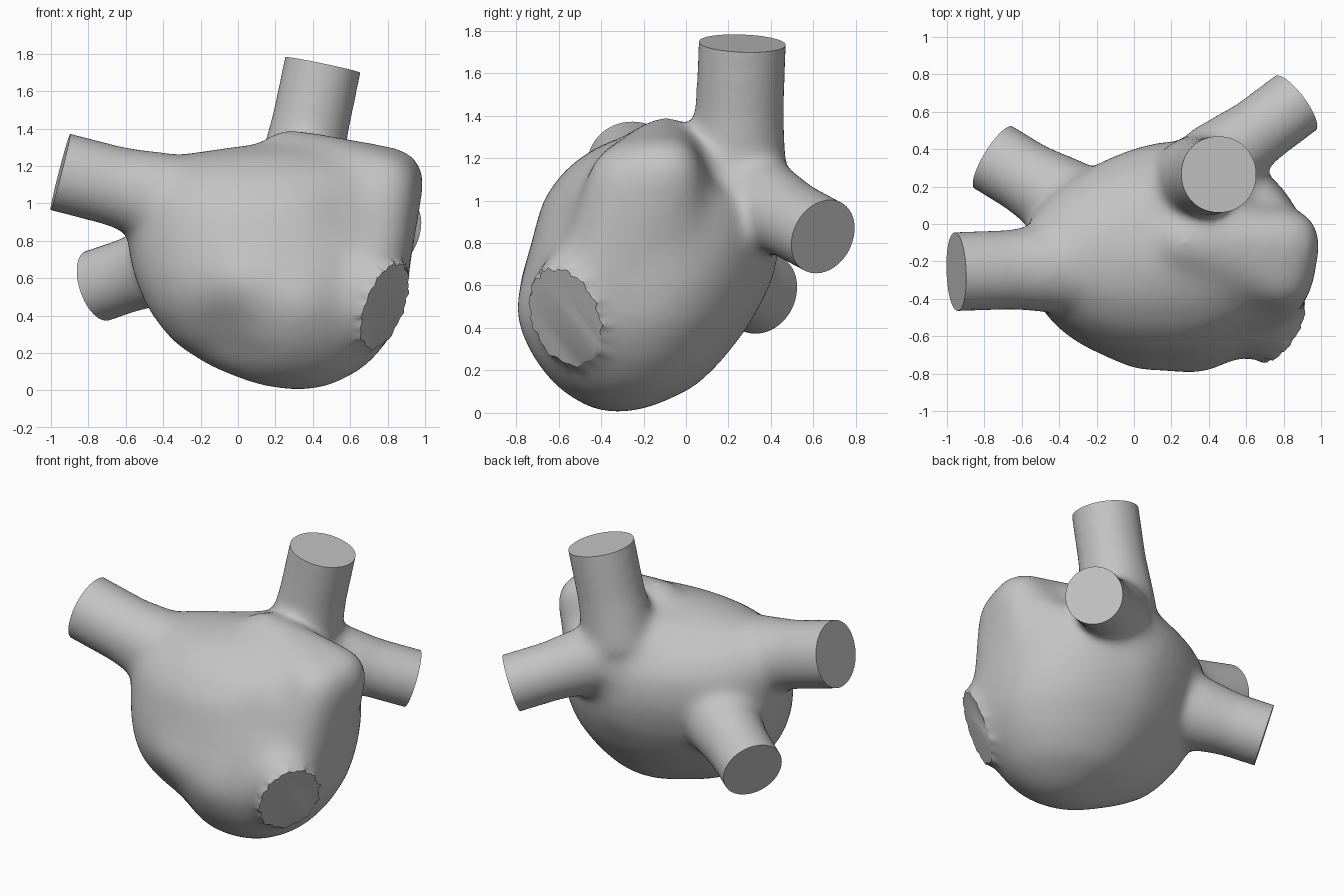
import bpy, bmesh, math
from mathutils import Vector, Matrix

default = bpy.data.objects.get("Cube")
if default:
    bpy.data.objects.remove(default, do_unlink=True)


def loft(bm, sections, count=40, power=0.94):
    """Closed skin through horizontal rounded sections (z, x0, x1, y0, y1)."""
    rings = []
    for z, x0, x1, y0, y1 in sections:
        ring = []
        for i in range(count):
            a = math.tau * i / count
            c, s = math.cos(a), math.sin(a)
            x = (x0 + x1) / 2 + (x1 - x0) / 2 * math.copysign(abs(c) ** power, c)
            y = (y0 + y1) / 2 + (y1 - y0) / 2 * math.copysign(abs(s) ** power, s)
            # flatter shoulder at the back right
            y -= 0.16 * max(-c, 0) * max(s, 0)
            ring.append(bm.verts.new((x, y, z)))
        rings.append(ring)
    for low, high in zip(rings, rings[1:]):
        for i in range(count):
            j = (i + 1) % count
            bm.faces.new((low[i], low[j], high[j], high[i]))
    bm.faces.new(rings[0][::-1])
    bm.faces.new(rings[-1])


def ellipsoid(bm, centre, radii):
    m = Matrix.Translation(centre) @ Matrix.Diagonal((*radii, 1))
    bmesh.ops.create_icosphere(bm, subdivisions=3, radius=1, matrix=m)


def hull(bm, balls):
    """Tight skin stretched over balls (x, y, z, radius)."""
    cloud = bmesh.new()
    for x, y, z, r in balls:
        ellipsoid(cloud, (x, y, z), (r, r, r))
    points = [bm.verts.new(v.co) for v in cloud.verts]
    cloud.free()
    bmesh.ops.convex_hull(bm, input=points)
    spare = [v for v in bm.verts if not v.link_faces]
    bmesh.ops.delete(bm, geom=spare, context='VERTS')


def cone(bm, start, end, r1, r2):
    d = end - start
    m = Matrix.Translation((start + end) / 2) @ d.to_track_quat('Z', 'Y').to_matrix().to_4x4()
    bmesh.ops.create_cone(bm, cap_ends=True, segments=48, radius1=r1, radius2=r2,
                          depth=d.length, matrix=m)


def fuse(bm, iterations):
    """Melt overlapping closed shapes into one softened skin."""
    bmesh.ops.recalc_face_normals(bm, faces=bm.faces)
    mesh = bpy.data.meshes.new("shape")
    bm.to_mesh(mesh)
    bm.free()
    obj = bpy.data.objects.new("shape", mesh)
    bpy.context.collection.objects.link(obj)
    remesh = obj.modifiers.new("fuse", 'REMESH')
    remesh.mode = 'VOXEL'
    remesh.voxel_size = 0.024
    smooth = obj.modifiers.new("soften", 'SMOOTH')
    smooth.factor = 0.5
    smooth.iterations = iterations
    graph = bpy.context.evaluated_depsgraph_get()
    skin = bpy.data.meshes.new_from_object(obj.evaluated_get(graph))
    fused = bmesh.new()
    fused.from_mesh(skin)
    bpy.data.objects.remove(obj, do_unlink=True)
    bpy.data.meshes.remove(mesh)
    bpy.data.meshes.remove(skin)
    return fused


# Main chamber
bm = bmesh.new()
loft(bm, [
    (0.00, 0.22, 0.40, -0.39, -0.25),
    (0.03, 0.06, 0.52, -0.48, -0.14),
    (0.12, -0.16, 0.68, -0.62, 0.05),
    (0.25, -0.35, 0.80, -0.72, 0.18),
    (0.42, -0.48, 0.89, -0.77, 0.31),
    (0.60, -0.56, 0.92, -0.77, 0.40),
    (0.80, -0.60, 0.92, -0.73, 0.45),
    (1.00, -0.60, 0.89, -0.68, 0.43),
    (1.15, -0.54, 0.82, -0.57, 0.32),
    (1.25, -0.38, 0.70, -0.43, 0.17),
    (1.31, 0.00, 0.50, -0.28, 0.06),
])

# Ear lobe running from the top ridge down to the cut opening
hull(bm, [
    (0.83, -0.09, 1.13, 0.175), (0.78, -0.28, 1.09, 0.19), (0.66, -0.38, 0.60, 0.25),
    (0.55, -0.12, 1.10, 0.20), (0.26, -0.09, 1.26, 0.15), (0.60, -0.12, 0.70, 0.30),
])
# Saddle between the vessel roots
hull(bm, [(0.35, 0.21, 1.05, 0.26), (-0.30, -0.21, 1.00, 0.27), (0.25, 0.08, 0.75, 0.36)])
# Swelling under the cut opening
ellipsoid(bm, (0.72, -0.54, 0.51), (0.215, 0.21, 0.275))
bm = fuse(bm, 45)

# Vessels: inner end, open end, radius, flared radius at the root
vessels = [
    ((-0.30, -0.23, 1.00), (-0.95, -0.255, 1.168), 0.215, 0.26),
    ((0.32, 0.24, 1.10), (0.453, 0.265, 1.74), 0.21, 0.235),
    ((-0.35, 0.11, 0.695), (-0.75, 0.355, 0.56), 0.20, 0.24),
    ((0.415, 0.31, 1.01), (0.862, 0.645, 0.83), 0.187, 0.225),
]
cuts = []
for inner, outer, radius, flare in vessels:
    a, b = Vector(inner), Vector(outer)
    axis = (b - a).normalized()
    cone(bm, a, b + axis * 0.12, radius, radius)
    cone(bm, a, a.lerp(b, 0.6), flare, radius * 0.98)
    cuts.append((b, axis))
opening = (Vector((0.80, -0.58, 0.50)), Vector((0.78, -0.52, -0.35)).normalized())
cuts.append(opening)
bm = fuse(bm, 32)

# Soft dents and swellings: centre, reach, push
dents = [
    ((-0.08, -0.60, 0.27), 0.24, (0.03, 0.06, 0.05)),
    ((0.02, -0.74, 0.58), 0.16, (0.0, -0.025, 0.0)),
    ((0.35, -0.74, 0.47), 0.20, (0.0, -0.035, 0.0)),
    ((0.66, 0.16, 1.12), 0.12, (-0.03, -0.02, -0.03)),
    ((0.55, -0.60, 0.95), 0.16, (-0.01, 0.02, 0.0)),
]
for v in bm.verts:
    start = v.co.copy()
    for centre, reach, push in dents:
        d = (start - Vector(centre)).length
        v.co += Vector(push) * math.exp(-(d / reach) ** 2)

# Flat ends
for point, normal in cuts:
    geom = bm.verts[:] + bm.edges[:] + bm.faces[:]
    cut = bmesh.ops.bisect_plane(bm, geom=geom, plane_co=point, plane_no=normal,
                                 clear_outer=True)
    rim = [e for e in cut["geom_cut"] if isinstance(e, bmesh.types.BMEdge)]
    bmesh.ops.holes_fill(bm, edges=rim, sides=0)

# Ragged rim around the cut opening
point, normal = opening
side = normal.cross(Vector((0, 0, 1))).normalized()
up = side.cross(normal)
for v in bm.verts:
    offset = v.co - point
    depth = offset.dot(normal)
    if depth > -0.05 and offset.length < 0.4:
        a = math.atan2(offset.dot(up), offset.dot(side))
        ripple = 0.007 * math.sin(11 * a) + 0.006 * math.sin(23 * a + 1) + 0.008
        radial = (offset - normal * depth).normalized()
        v.co += radial * ripple * (1 + depth / 0.05)

bmesh.ops.recalc_face_normals(bm, faces=bm.faces)
skin = bpy.data.meshes.new("heart_chamber")
bm.to_mesh(skin)
bm.free()
chamber = bpy.data.objects.new("heart_chamber", skin)
bpy.context.collection.objects.link(chamber)

# Single grey finish
grey = bpy.data.materials.new("plain_grey")
grey.use_nodes = True
colour = (0.55, 0.55, 0.55, 1)
grey.diffuse_color = colour
grey.node_tree.nodes["Principled BSDF"].inputs["Base Color"].default_value = colour
skin.materials.clear()
skin.materials.append(grey)

bpy.ops.object.select_all(action='DESELECT')
chamber.select_set(True)
bpy.context.view_layer.objects.active = chamber
bpy.ops.object.shade_smooth_by_angle(angle=math.radians(40))
